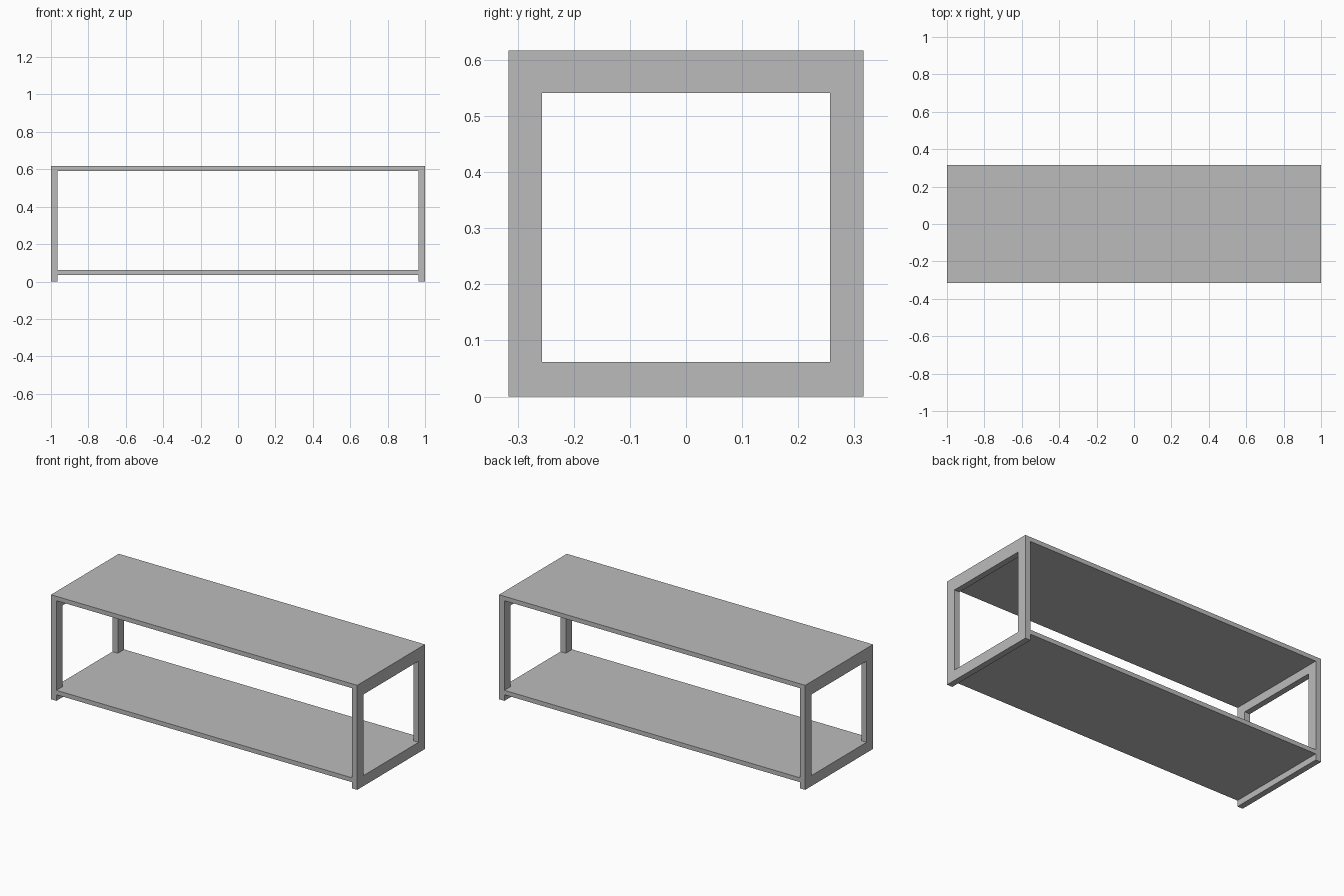
import bpy
import bmesh

cube = bpy.data.objects.get("Cube")
if cube:
    bpy.data.objects.remove(cube, do_unlink=True)

# Overall sizes
HALF_X, HALF_Y, HEIGHT = 1.0, 0.316, 0.617
FRAME = 0.035             # frame thickness along x
OPEN_Y = 0.257            # half width of the end opening
OPEN_LOW, OPEN_HIGH = 0.062, 0.541
BOARD = 0.026             # shelf thickness

grey = bpy.data.materials.new("Grey")
grey.use_nodes = True
GREY = (0.5, 0.5, 0.5, 1)
grey.diffuse_color = GREY
grey.node_tree.nodes["Principled BSDF"].inputs["Base Color"].default_value = GREY


def add_object(name, bm):
    bmesh.ops.recalc_face_normals(bm, faces=bm.faces)
    mesh = bpy.data.meshes.new(name)
    bm.to_mesh(mesh)
    bm.free()
    mesh.materials.append(grey)
    obj = bpy.data.objects.new(name, mesh)
    bpy.context.collection.objects.link(obj)


def board(name, top):
    """Flat board spanning between the end frames."""
    bm = bmesh.new()
    bmesh.ops.create_cube(bm, size=1)
    bmesh.ops.scale(bm, vec=(2 * (HALF_X - FRAME), 2 * HALF_Y, BOARD), verts=bm.verts)
    bmesh.ops.translate(bm, vec=(0, 0, top - BOARD / 2), verts=bm.verts)
    add_object(name, bm)


def end_frame(name, x):
    """Rectangular frame with an open middle, extruded along x."""
    def loop(half, low, high):
        return [bm.verts.new((x, y, z)) for y, z in
                ((-half, low), (half, low), (half, high), (-half, high))]

    bm = bmesh.new()
    outer = loop(HALF_Y, 0, HEIGHT)
    inner = loop(OPEN_Y, OPEN_LOW, OPEN_HIGH)
    for i in range(4):
        j = (i + 1) % 4
        bm.faces.new((outer[i], outer[j], inner[j], inner[i]))
    result = bmesh.ops.extrude_face_region(bm, geom=bm.faces[:], use_keep_orig=True)
    moved = [v for v in result["geom"] if isinstance(v, bmesh.types.BMVert)]
    bmesh.ops.translate(bm, vec=(FRAME, 0, 0), verts=moved)
    add_object(name, bm)


# End frames and the two boards between them
end_frame("left_frame", HALF_X - FRAME)
end_frame("right_frame", -HALF_X)
board("top_board", HEIGHT)
board("bottom_shelf", OPEN_LOW)
